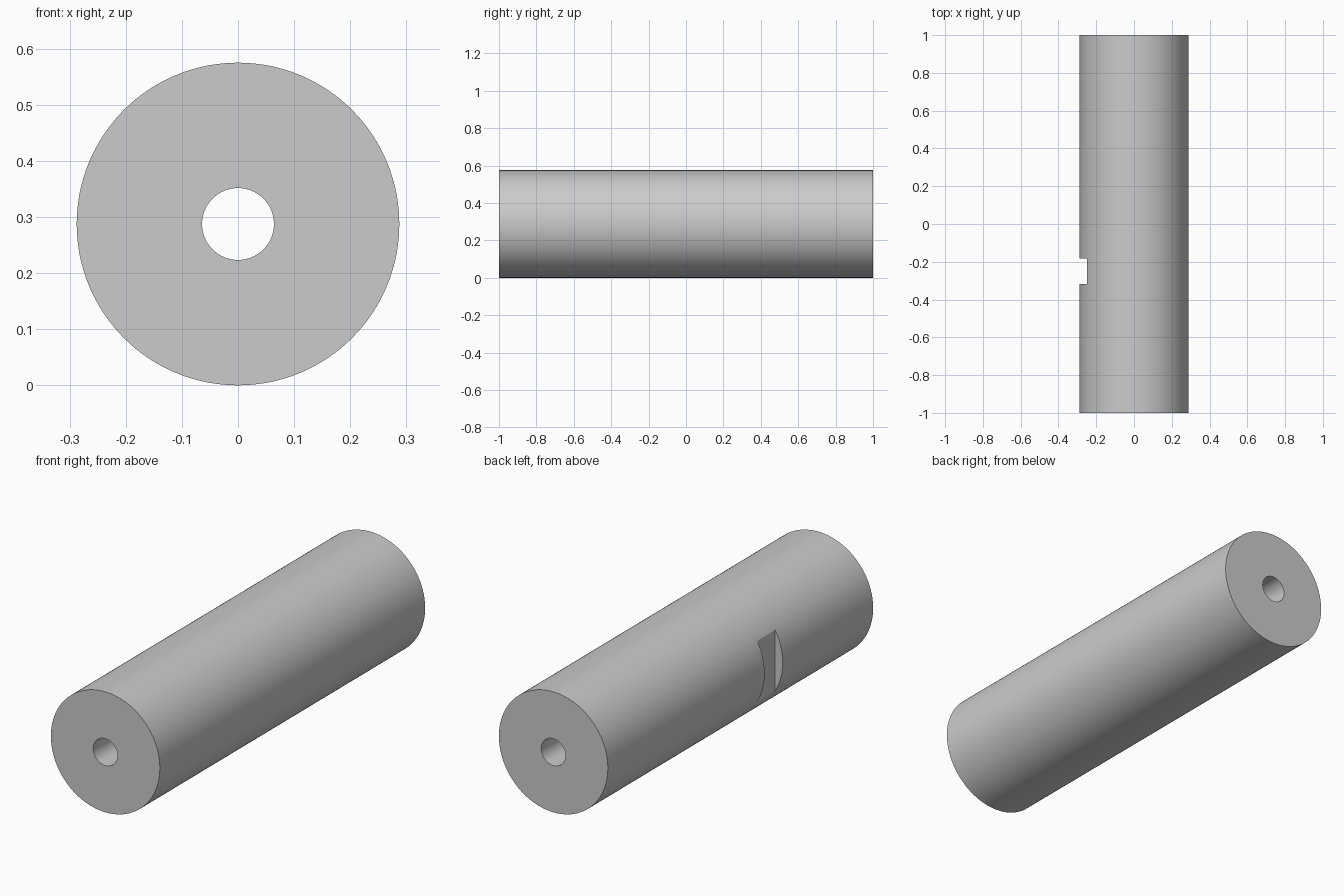
import bpy
import bmesh
import math

RADIUS, BORE, HALF, SEGMENTS = 0.2875, 0.064, 1.0, 128

default = bpy.data.objects.get("Cube")
if default:
    bpy.data.objects.remove(default, do_unlink=True)

# Single grey material
grey = bpy.data.materials.new("plain grey")
grey.use_nodes = True
colour = (0.6, 0.6, 0.6, 1)
grey.diffuse_color = colour
grey.node_tree.nodes["Principled BSDF"].inputs["Base Color"].default_value = colour


def make_object(name, bm):
    bmesh.ops.recalc_face_normals(bm, faces=bm.faces)
    mesh = bpy.data.meshes.new(name)
    bm.to_mesh(mesh)
    bm.free()
    mesh.materials.append(grey)
    obj = bpy.data.objects.new(name, mesh)
    bpy.context.collection.objects.link(obj)
    return obj


# Bored cylinder: a closed rectangular section swept around the y axis
bm = bmesh.new()
section = [(BORE, -HALF), (RADIUS, -HALF), (RADIUS, HALF), (BORE, HALF)]
rings = []
for i in range(SEGMENTS):
    a = 2 * math.pi * i / SEGMENTS
    rings.append([bm.verts.new((r * math.cos(a), y, RADIUS + r * math.sin(a)))
                  for r, y in section])
for i, ring in enumerate(rings):
    following = rings[(i + 1) % SEGMENTS]
    for j in range(4):
        k = (j + 1) % 4
        bm.faces.new((ring[j], ring[k], following[k], following[j]))
cylinder = make_object("bored_cylinder", bm)

# Flat-bottomed notch across the -x side
bm = bmesh.new()
bmesh.ops.create_cube(bm, size=1)
bmesh.ops.scale(bm, vec=(0.2, 0.136, 0.8), verts=bm.verts)
bmesh.ops.translate(bm, vec=(-0.348, -0.25, RADIUS), verts=bm.verts)
cutter = make_object("notch_cutter", bm)
cutter.hide_render = True

cut = cylinder.modifiers.new("notch", 'BOOLEAN')
cut.operation = 'DIFFERENCE'
cut.solver = 'EXACT'
cut.object = cutter

bpy.ops.object.select_all(action='DESELECT')
cylinder.select_set(True)
bpy.context.view_layer.objects.active = cylinder
bpy.ops.object.modifier_apply(modifier=cut.name)
bpy.data.objects.remove(cutter, do_unlink=True)

# Smooth curved walls with crisp rims and notch edges
bpy.ops.object.shade_smooth_by_angle(angle=math.radians(25))
